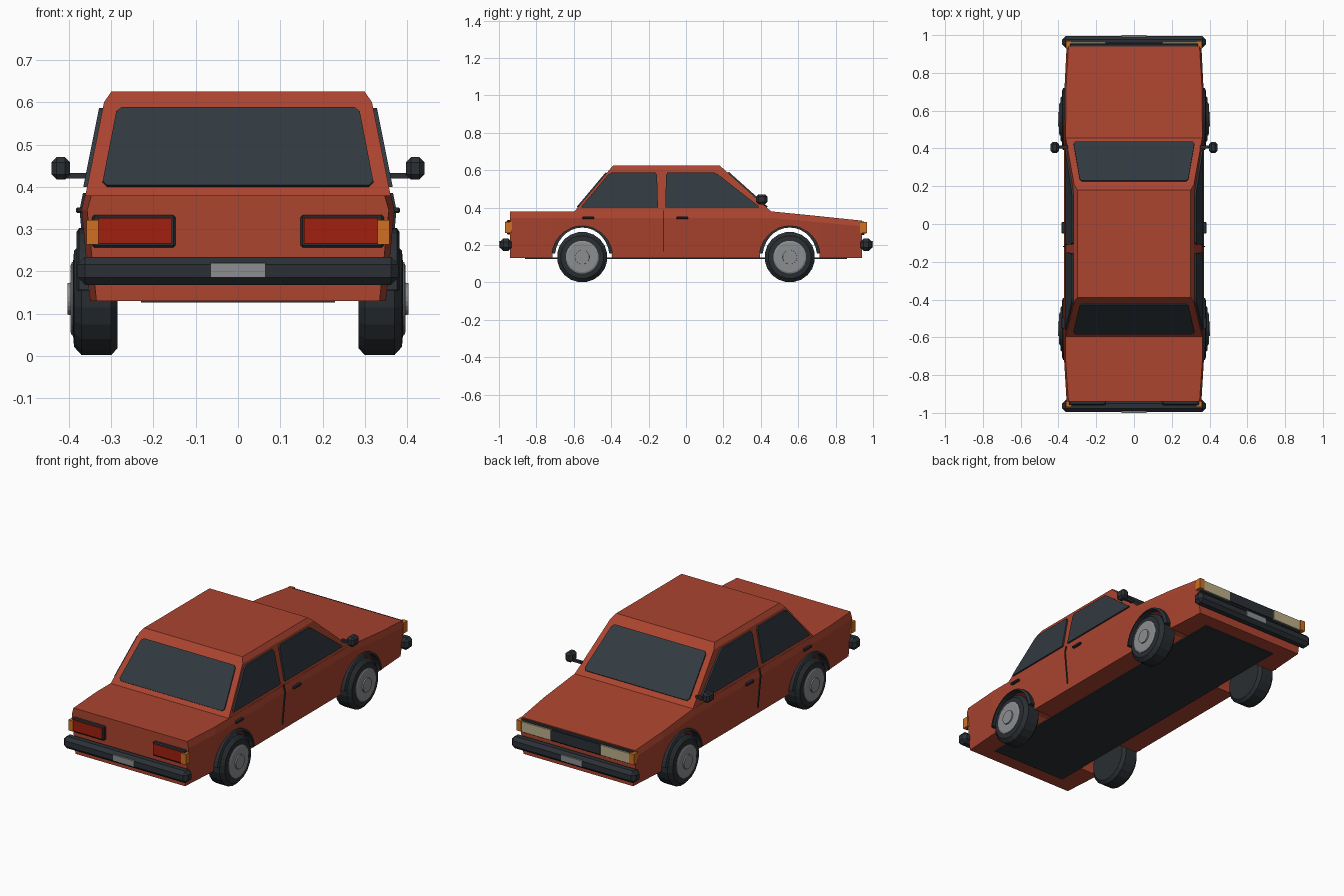
import bpy, bmesh
from math import sin, cos, pi
from mathutils import Matrix, Vector

old = bpy.data.objects.get("Cube")
if old:
    bpy.data.objects.remove(old, do_unlink=True)


def material(name, r, g, b):
    m = bpy.data.materials.new(name)
    m.use_nodes = True
    m.diffuse_color = (r, g, b, 1)
    m.node_tree.nodes["Principled BSDF"].inputs["Base Color"].default_value = (r, g, b, 1)
    return m


PAINT = material("red_paint", 0.41, 0.058, 0.029)
GLASS = material("dark_glass", 0.031, 0.041, 0.051)
TRIM = material("black_trim", 0.024, 0.030, 0.037)
RUBBER = material("tyre_rubber", 0.022, 0.027, 0.032)
METAL = material("grey_metal", 0.26, 0.27, 0.28)
RED = material("red_lamp", 0.35, 0.014, 0.005)
AMBER = material("amber_lamp", 0.62, 0.16, 0.016)
CREAM = material("cream_lamp", 0.50, 0.43, 0.25)


def finish(name, bm, mat):
    bmesh.ops.recalc_face_normals(bm, faces=bm.faces[:])
    mesh = bpy.data.meshes.new(name)
    bm.to_mesh(mesh)
    bm.free()
    mesh.materials.append(mat)
    ob = bpy.data.objects.new(name, mesh)
    bpy.context.collection.objects.link(ob)
    return ob


def loft(name, rings, mat, closed=False):
    """Skin rings of equal size; cap both ends unless closed on itself."""
    bm = bmesh.new()
    loops = [[bm.verts.new(p) for p in ring] for ring in rings]
    n = len(loops[0])
    pairs = list(zip(loops, loops[1:]))
    if closed:
        pairs.append((loops[-1], loops[0]))
    for a, b in pairs:
        for i in range(n):
            j = (i + 1) % n
            bm.faces.new((a[i], a[j], b[j], b[i]))
    if not closed:
        bm.faces.new(loops[0])
        bm.faces.new(loops[-1])
    return finish(name, bm, mat)


def box(name, x, y, z, mat, bevel=0):
    """Box from (low, high) ranges, with optional chamfered edges."""
    bm = bmesh.new()
    size = [abs(r[1] - r[0]) for r in (x, y, z)]
    mid = [(r[0] + r[1]) / 2 for r in (x, y, z)]
    bmesh.ops.create_cube(bm, size=1, matrix=Matrix.Translation(mid) @ Matrix.Diagonal((*size, 1)))
    if bevel:
        bmesh.ops.bevel(bm, geom=bm.edges[:], offset=bevel, segments=1, affect='EDGES')
    return finish(name, bm, mat)


def lathe(name, profile, y, z, mat, sides=20):
    """Solid turned about the x axis from (x, radius) points."""
    angles = [2 * pi * (i + 0.5) / sides for i in range(sides)]
    return loft(name, [[(x, y + r * cos(a), z + r * sin(a)) for a in angles]
                       for x, r in profile], mat)


def plate(name, points, offset, mat):
    """Thin plate through points, thickened along an offset vector."""
    pts = [Vector(p) for p in points]
    return loft(name, [pts, [p + Vector(offset) for p in pts]], mat)


SIDES = (("left", 1), ("right", -1))
AXLES = (("front", 0.555), ("rear", -0.555))
AXLE_Z = 0.135

# Lower body: y, bottom half width, crease half width and height, top half width and height
stations = [(-0.94, 0.335, 0.357, 0.345, 0.347, 0.38),
            (-0.72, 0.350, 0.370, 0.345, 0.362, 0.38),
            (0.45, 0.350, 0.370, 0.345, 0.362, 0.38),
            (0.72, 0.350, 0.368, 0.32, 0.360, 0.353),
            (0.94, 0.335, 0.357, 0.30, 0.347, 0.33)]
rings = []
for y, wb, wc, zc, wt, zt in stations:
    half = [(wb, 0.13), (wc, zc), (wt, zt)]
    rings.append([(x, y, z) for x, z in half] + [(-x, y, z) for x, z in reversed(half)])
body = loft("lower_body", rings, PAINT)

# Wheel arches cut right through the body
for place, y in AXLES:
    cutter = lathe("arch_cutter", [(-0.6, 0.16), (0.6, 0.16)], y, AXLE_Z, PAINT)
    cutter.hide_render = True
    mod = body.modifiers.new("arch", 'BOOLEAN')
    mod.operation = 'DIFFERENCE'
    mod.solver = 'EXACT'
    mod.object = cutter
    bpy.context.view_layer.objects.active = body
    bpy.ops.object.modifier_apply(modifier=mod.name)
    bpy.data.objects.remove(cutter, do_unlink=True)

# Cabin with a chamfered roof edge: z, half width, rear y, front y
levels = [(0.375, 0.362, -0.60, 0.46), (0.60, 0.317, -0.411, 0.208), (0.625, 0.30, -0.39, 0.18)]
loft("cabin", [[(w, r, z), (w, f, z), (-w, f, z), (-w, r, z)] for z, w, r, f in levels], PAINT)


def cabin_at(z):
    """Half width, rear y and front y of the cabin at height z."""
    t = (z - 0.375) / 0.225
    return [a + (b - a) * t for a, b in zip(levels[0][1:], levels[1][1:])]


# Windscreen and rear window with clipped corners
outline = [(0.31, 0.40), (0.32, 0.41), (0.288, 0.575), (0.275, 0.585)]
outline += [(-x, z) for x, z in reversed(outline)]
plate("windscreen", [(x, cabin_at(z)[2], z) for x, z in outline], (0, 0.005, 0.005), GLASS)
plate("rear_window", [(x, cabin_at(z)[1], z) for x, z in outline], (0, -0.005, 0.004), GLASS)

door_windows = {
    "rear": [(-0.56, 0.40), (-0.553, 0.413), (-0.415, 0.578), (-0.395, 0.587),
             (-0.165, 0.587), (-0.155, 0.575), (-0.15, 0.40)],
    "front": [(-0.11, 0.40), (-0.107, 0.575), (-0.098, 0.587), (0.15, 0.587),
              (0.17, 0.578), (0.385, 0.41), (0.39, 0.40)]}

for side, s in SIDES:
    # Side windows
    for place, pts in door_windows.items():
        plate(f"{side}_{place}_side_window", [(s * cabin_at(z)[0], y, z) for y, z in pts],
              (s * 0.009, 0, 0), GLASS)

    # Door seam follows the lower side and the shoulder
    seam = [(0.353, 0.165), (0.37, 0.345), (0.362, 0.385)]
    loft(f"{side}_door_seam", [[(s * (x + d), -0.12 + e, z) for d, e in
                                ((-0.005, -0.003), (0.005, -0.003), (0.005, 0.003), (-0.005, 0.003))]
                               for x, z in seam], TRIM)

    # Door handles
    for place, y in (("front", -0.02), ("rear", -0.523)):
        box(f"{side}_{place}_door_handle", (s * 0.36, s * 0.383), (y - 0.031, y + 0.031),
            (0.338, 0.351), TRIM, 0.003)

    # Wing mirror
    box(f"{side}_mirror_arm", (s * 0.35, s * 0.41), (0.40, 0.415), (0.42, 0.433), TRIM)
    box(f"{side}_mirror_head", (s * 0.397, s * 0.441), (0.375, 0.435), (0.417, 0.47), TRIM, 0.012)

    for place, y in AXLES:
        # Wheel: tyre, rim disc and hub cap
        tyre = [(0.285, 0.118), (0.30, 0.135), (0.37, 0.135), (0.388, 0.115), (0.39, 0.09)]
        lathe(f"{side}_{place}_tyre", [(s * x, r) for x, r in tyre], y, AXLE_Z, RUBBER)
        lathe(f"{side}_{place}_rim", [(s * 0.37, 0.088), (s * 0.393, 0.088), (s * 0.396, 0.08)],
              y, AXLE_Z, METAL)
        lathe(f"{side}_{place}_hub_cap", [(s * 0.38, 0.04), (s * 0.403, 0.038)], y, AXLE_Z, METAL)

        # Arch lip, slightly thicker towards its lower ends
        arcs = []
        for i in range(15):
            a = pi * (0.04 + 0.92 * i / 14)
            inner = (y + 0.146 * cos(a), AXLE_Z + 0.158 * sin(a))
            outer = (y + 0.165 * cos(a), AXLE_Z + 0.167 * sin(a))
            arcs.append([(s * 0.345, *inner), (s * 0.382, *inner),
                         (s * 0.376, *outer), (s * 0.345, *outer)])
        loft(f"{side}_{place}_arch_lip", arcs, TRIM)

    # Tail lamp and headlamp with corner indicators
    box(f"{side}_tail_lamp_frame", (s * 0.148, s * 0.345), (-0.958, -0.93), (0.256, 0.333), TRIM, 0.005)
    box(f"{side}_tail_lamp", (s * 0.156, s * 0.33), (-0.964, -0.94), (0.266, 0.326), RED)
    box(f"{side}_headlamp", (s * 0.152, s * 0.33), (0.93, 0.964), (0.262, 0.318), CREAM)
    for place, d in (("front", 1), ("rear", -1)):
        box(f"{side}_{place}_indicator", (s * 0.33, s * 0.359), (d * 0.93, d * 0.968),
            (0.264, 0.322), AMBER)

# Grille with its surround
box("grille_surround", (-0.34, 0.34), (0.93, 0.955), (0.254, 0.326), TRIM, 0.004)
box("grille", (-0.148, 0.148), (0.94, 0.961), (0.262, 0.318), TRIM)

# Bumpers and blank plates
for place, d in (("front", 1), ("rear", -1)):
    box(f"{place}_bumper", (-0.38, 0.38), (d * 0.932, d * 0.995), (0.168, 0.234), TRIM, 0.018)
    box(f"{place}_blank_plate", (-0.065, 0.065), (d * 0.98, d), (0.186, 0.220), METAL)

# Floor pan
box("floor_pan", (-0.23, 0.23), (-0.86, 0.86), (0.126, 0.134), TRIM)
